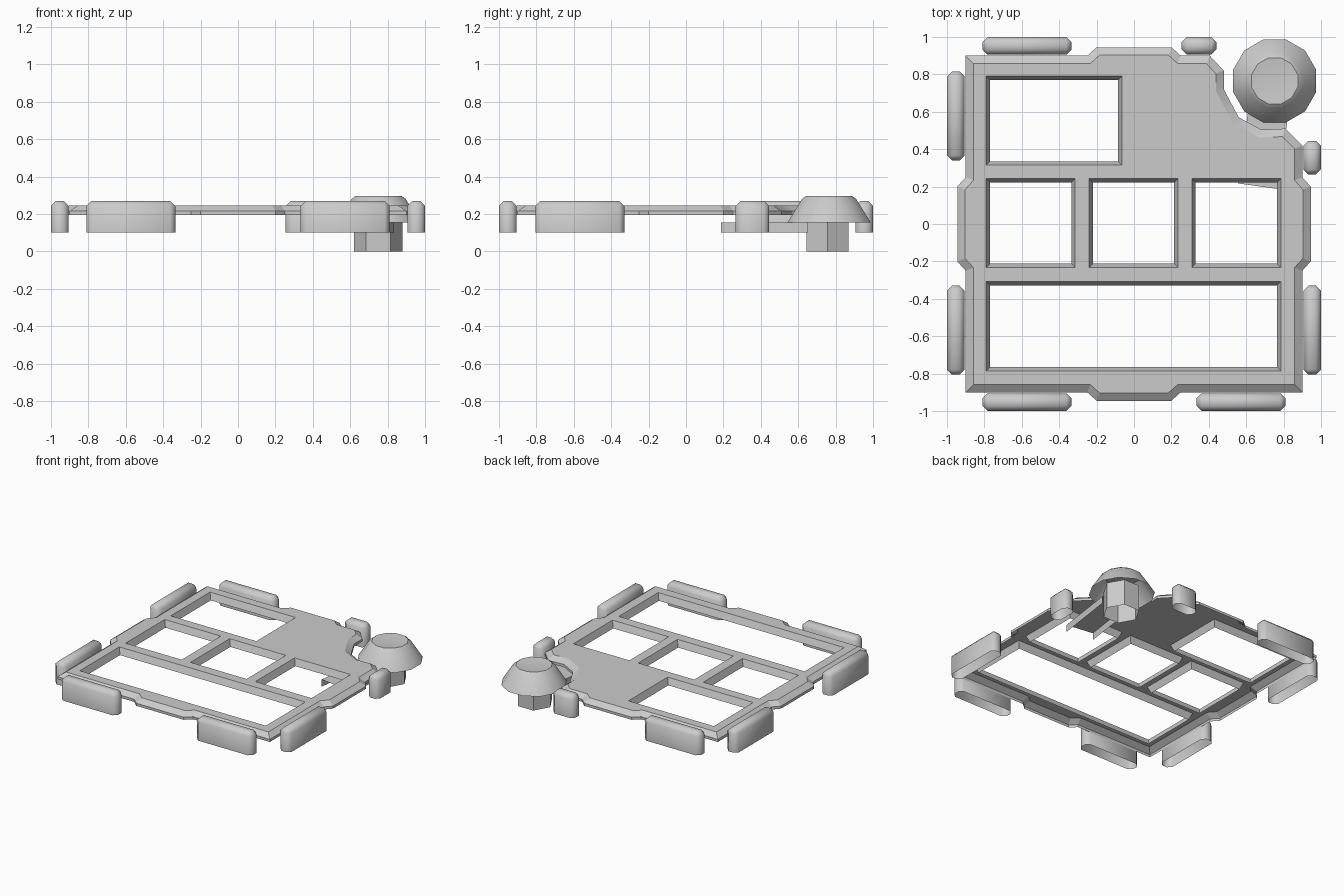
import bpy, bmesh, math
from mathutils import Vector, Matrix

if "Cube" in bpy.data.objects:
    bpy.data.objects.remove(bpy.data.objects["Cube"])


def finish(name, bm, angle=30):
    """Turn a bmesh into a named object, smooth below the given angle."""
    me = bpy.data.meshes.new(name)
    bm.to_mesh(me)
    bm.free()
    ob = bpy.data.objects.new(name, me)
    bpy.context.collection.objects.link(ob)
    bpy.ops.object.select_all(action='DESELECT')
    ob.select_set(True)
    bpy.context.view_layer.objects.active = ob
    bpy.ops.object.shade_smooth_by_angle(angle=math.radians(angle))
    return ob


def inset(pts, d):
    """Mitred inward offset of a counter-clockwise outline."""
    out = []
    n = len(pts)
    for i in range(n):
        p = Vector(pts[i])
        a = (p - Vector(pts[i - 1])).normalized()
        b = (Vector(pts[(i + 1) % n]) - p).normalized()
        na, nb = Vector((-a.y, a.x)), Vector((-b.y, b.x))
        out.append(p + (na + nb) * (d / (1 + na.dot(nb))))
    return out


def ring(bm, pts, z):
    return [bm.verts.new((p[0], p[1], z)) for p in pts]


def bridge(bm, a, b):
    n = len(a)
    for i in range(n):
        j = (i + 1) % n
        bm.faces.new((a[i], b[i], b[j], a[j]))


def loop_edges(bm, r):
    return [bm.edges.new((r[i - 1], r[i])) if not bm.edges.get((r[i - 1], r[i]))
            else bm.edges.get((r[i - 1], r[i])) for i in range(len(r))]


# frame plate: flat top sheet with sloping outer rim and window edges
TOP, RIM, LOW = 0.245, 0.215, 0.195
outline = [(-.9, -.9), (-.25, -.9), (-.2, -.945), (.2, -.945), (.25, -.9),
           (.9, -.9), (.9, -.25), (.945, -.2), (.945, .2), (.9, .25),
           (.9, .42), (.81, .51), (.68, .505), (.56, .57), (.48, .72),
           (.48, .82), (.405, .9), (.25, .9), (.2, .945), (-.2, .945),
           (-.25, .9), (-.9, .9), (-.9, .25), (-.945, .2), (-.945, -.2), (-.9, -.25)]
windows = [(-.77, -.085, .335, .77), (-.77, -.335, -.212, .222),
           (-.22, .215, -.212, .222), (.33, .765, -.212, .222),
           (-.77, .765, -.765, -.328)]
bm = bmesh.new()
r_top = ring(bm, inset(outline, .042), TOP)
r_mid = ring(bm, outline, RIM)
r_low = ring(bm, outline, LOW)
bridge(bm, r_top, r_mid)
bridge(bm, r_mid, r_low)
edges = loop_edges(bm, r_top)
for x0, x1, y0, y1 in windows:
    w = [(x0, y0), (x1, y0), (x1, y1), (x0, y1)]
    w_top = ring(bm, inset(w, -.02), TOP)
    bridge(bm, ring(bm, w, LOW), w_top)
    edges += loop_edges(bm, w_top)
bmesh.ops.triangle_fill(bm, use_beauty=True, use_dissolve=False, edges=edges,
                        normal=(0, 0, 1))
bm.normal_update()
bmesh.ops.recalc_face_normals(bm, faces=bm.faces)
bm.normal_update()
if sum(f.normal.z * f.calc_area() for f in bm.faces) < 0:
    bmesh.ops.reverse_faces(bm, faces=bm.faces)
finish("frame_plate", bm, 20)


# edge bumpers: chamfered blocks, open underneath
def bumper(name, x0, x1, y0, y1, z0=.1, z1=.27):
    bm = bmesh.new()
    bmesh.ops.create_cube(bm, size=1, matrix=Matrix.LocRotScale(
        ((x0 + x1) / 2, (y0 + y1) / 2, (z0 + z1) / 2), None,
        (x1 - x0, y1 - y0, z1 - z0)))
    bm.normal_update()
    bmesh.ops.delete(bm, geom=[f for f in bm.faces if f.normal.z < -.9],
                     context='FACES_ONLY')
    bmesh.ops.bevel(bm, geom=[e for e in bm.edges if len(e.link_faces) == 2],
                    offset=.027, segments=1, affect='EDGES')
    finish(name, bm, 50)


IN, OUT = .905, 1.0
for i, (a, b) in enumerate([(-.81, -.335), (.335, .81)]):
    bumper(f"front_bumper_{i}", a, b, -OUT, -IN)
for i, (a, b) in enumerate([(-.81, -.335), (.255, .44)]):
    bumper(f"back_bumper_{i}", a, b, IN, OUT)
for i, (a, b) in enumerate([(-.805, -.33), (.34, .815)]):
    bumper(f"left_bumper_{i}", -OUT, -IN, a, b)
for i, (a, b) in enumerate([(-.805, -.33), (.265, .445)]):
    bumper(f"right_bumper_{i}", IN, OUT, a, b)


# corner knob: stacked polygon rings
def lathe(name, centre, sides, turn, profile, cap):
    bm = bmesh.new()
    prev = None
    for r, z in profile:
        pts = [(centre[0] + r * math.cos(turn + math.tau * k / sides),
                centre[1] + r * math.sin(turn + math.tau * k / sides))
               for k in range(sides)]
        cur = ring(bm, pts, z)
        if prev:
            bridge(bm, cur, prev)
        prev = cur
    if cap:
        bm.faces.new(prev)
    return finish(name, bm, 28)


lathe("knob_cap", (.752, .765), 12, math.radians(15),
      [(.23, .155), (.15, .28), (.128, .296), (.07, .29)], True)
lathe("knob_stem", (.75, .757), 6, 0, [(.13, 0), (.13, .2)], False)

# support arm: open channel running from the stem under the plate
bm = bmesh.new()
bmesh.ops.create_cube(bm, size=1, matrix=Matrix.LocRotScale(
    (.695, .435, .1275), Matrix.Rotation(math.radians(-8), 3, 'Z').to_quaternion(),
    (.215, .47, .055)))
bm.normal_update()
bmesh.ops.delete(bm, geom=[f for f in bm.faces if f.normal.z < -.9 or abs(f.normal.y) > .9],
                 context='FACES_ONLY')
finish("support_arm", bm)
